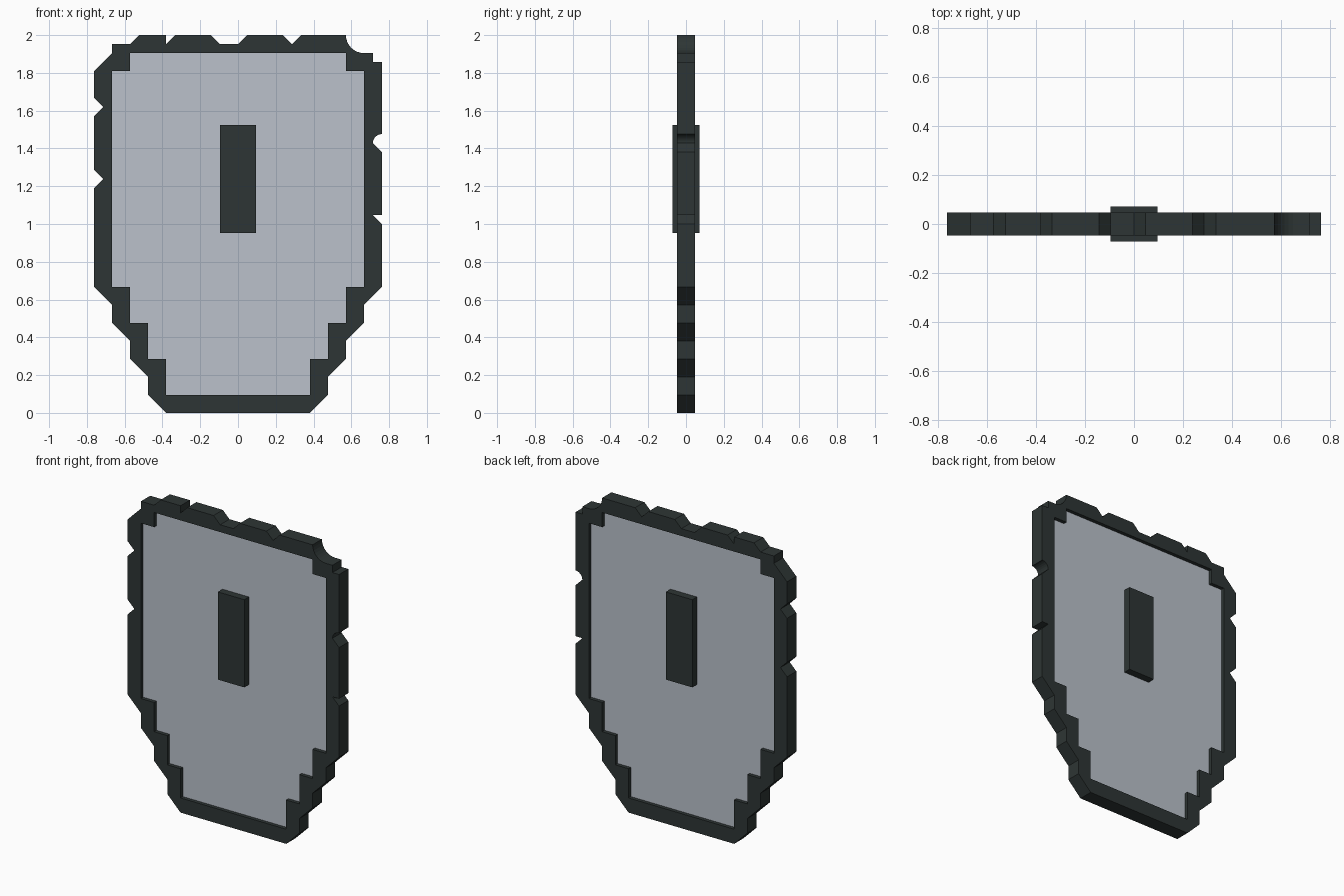
import bpy, bmesh, math

if "Cube" in bpy.data.objects:
    bpy.data.objects.remove(bpy.data.objects["Cube"])

U = 2 / 21  # the shield is laid out on a 21-step grid


def material(name, rgb):
    m = bpy.data.materials.new(name)
    m.diffuse_color = (*rgb, 1)
    m.use_nodes = True
    m.node_tree.nodes["Principled BSDF"].inputs["Base Color"].default_value = m.diffuse_color
    return m


DARK = material("dark iron", (0.027, 0.036, 0.035))
LIGHT = material("pale steel", (0.495, 0.537, 0.597))


def plate(name, outlines, half, mat):
    """Flat plate in the XZ plane; a second outline cuts a hole."""
    cu = bpy.data.curves.new(name, 'CURVE')
    cu.dimensions, cu.fill_mode, cu.extrude = '2D', 'BOTH', half * U
    for pts in outlines:
        sp = cu.splines.new('POLY')
        sp.points.add(len(pts) - 1)
        for p, (x, z) in zip(sp.points, pts):
            p.co = (x * U, z * U, 0, 1)
        sp.use_cyclic_u = True
    ob = bpy.data.objects.new(name, cu)
    bpy.context.collection.objects.link(ob)
    ob.rotation_euler.x = math.pi / 2
    bpy.ops.object.select_all(action='DESELECT')
    ob.select_set(True)
    bpy.context.view_layer.objects.active = ob
    bpy.ops.object.convert(target='MESH')
    ob = bpy.context.object
    ob.name = name
    bm = bmesh.new()
    bm.from_mesh(ob.data)
    bmesh.ops.remove_doubles(bm, verts=bm.verts, dist=1e-5)
    bmesh.ops.recalc_face_normals(bm, faces=bm.faces)
    for f in bm.faces:
        f.smooth = False
        f.material_index = 0
    bm.to_mesh(ob.data)
    bm.free()
    ob.data.materials.clear()
    ob.data.materials.append(mat)
    return ob


def arc(cx, cz, r, a0, a1, n=8):
    return [(cx + r * math.cos(math.radians(a0 + (a1 - a0) * i / n)),
             cz + r * math.sin(math.radians(a0 + (a1 - a0) * i / n)))
            for i in range(n + 1)]


def mirrored(pts):
    return [(-x, z) for x, z in reversed(pts)]


# Stepped lower edge, shared by both sides
steps = [(8, 7), (7, 6), (7, 5), (6, 4), (6, 3), (5, 2), (5, 1), (4, 0)]
# Chipped left edge going up
left = [(-8, 12.5), (-7.5, 13), (-8, 13.5), (-8, 16.5), (-7.5, 17),
        (-8, 17.5), (-8, 19), (-7, 20), (-7, 20.5), (-6, 20.5)]
# Chipped top edge going right
top = [(-5.5, 21), (-4, 21), (-4, 20.5), (-3.5, 21), (-1.5, 21), (-1, 20.5),
       (0, 20.5), (0.5, 21), (2.5, 21), (3, 20.5), (3.5, 21)]
# Chipped right edge going down, with two rounded bites
right = (arc(7, 21, 1, 180, 270) + [(7.5, 20), (7.5, 19.5), (8, 19.5)]
         + arc(8, 15, 0.5, 90, 180, 6)
         + [(8, 14.5), (8, 11), (7.5, 11), (8, 10.5)])
outer = left + top + right + steps + mirrored(steps)

# Stepped inner opening
half = [(6, 20), (6, 19), (7, 19), (7, 7), (6, 7), (6, 5), (5, 5), (5, 3),
        (4, 3), (4, 1)]
inner = half + mirrored(half)

plate("shield_rim", [outer, inner], 0.5, DARK)
plate("shield_panel", [inner], 0.25, LIGHT)

# Bar through the middle, standing out on both faces
plate("centre_bar", [[(-1, 10), (1, 10), (1, 16), (-1, 16)]], 0.75, DARK)
